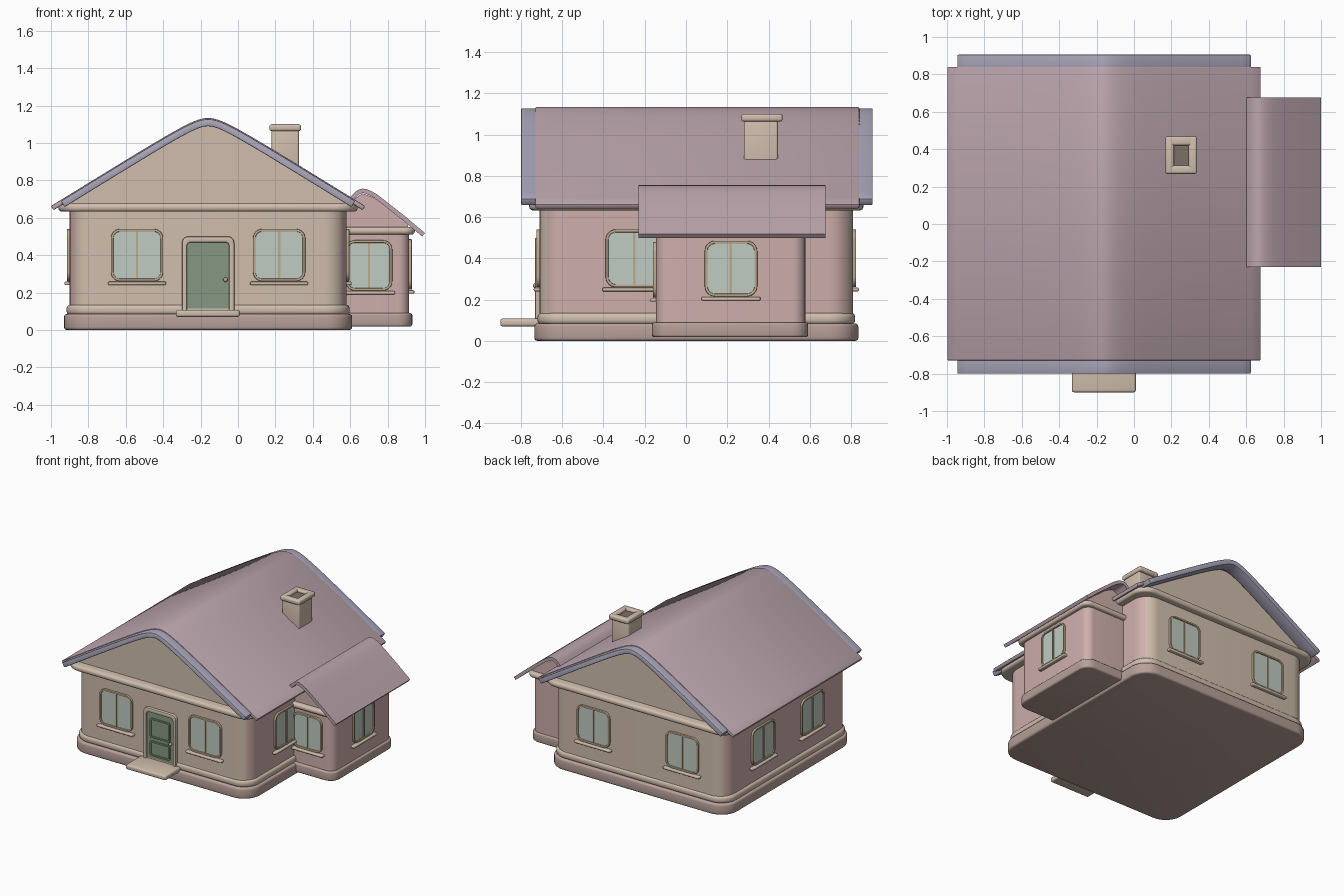
import bpy, bmesh, math
from mathutils import Matrix, Vector

if "Cube" in bpy.data.objects:
    bpy.data.objects.remove(bpy.data.objects["Cube"])


def mat(name, r, g, b):
    m = bpy.data.materials.new(name)
    m.diffuse_color = [((c / 255 + 0.055) / 1.055) ** 2.4 for c in (r, g, b)] + [1]
    m.use_nodes = True
    m.node_tree.nodes["Principled BSDF"].inputs["Base Color"].default_value = m.diffuse_color
    return m


CREAM = mat("cream", 208, 190, 173)
PINK = mat("pink_wall", 206, 175, 172)
BASE = mat("plinth", 184, 160, 153)
ROOF = mat("roof_mauve", 188, 166, 174)
TRIM = mat("roof_trim", 170, 166, 186)
GLASS = mat("glass", 192, 203, 194)
FRAME = mat("window_frame", 190, 172, 143)
GREEN = mat("door_green", 134, 152, 130)
DARK = mat("dark_flue", 125, 110, 104)


def finish(name, bm, material, bevel=0, seg=3, matrix=None):
    """Bevel sharp edges, make the object and shade it."""
    bmesh.ops.recalc_face_normals(bm, faces=bm.faces)
    if bevel:
        edges = [e for e in bm.edges if e.calc_face_angle(0) > 0.7]
        bmesh.ops.bevel(bm, geom=edges, offset=bevel, segments=seg, profile=0.5,
                        affect='EDGES', clamp_overlap=True)
    me = bpy.data.meshes.new(name)
    bm.to_mesh(me)
    bm.free()
    ob = bpy.data.objects.new(name, me)
    bpy.context.collection.objects.link(ob)
    me.materials.append(material)
    if matrix:
        ob.matrix_world = matrix
    bpy.ops.object.select_all(action='DESELECT')
    ob.select_set(True)
    bpy.context.view_layer.objects.active = ob
    bpy.ops.object.shade_smooth_by_angle(angle=math.radians(35))
    return ob


def prism(name, pts, lo, hi, material, axis='z', bevel=0, seg=3, matrix=None):
    """Extrude a 2D outline along z (pts are x,y) or y (pts are x,z)."""
    bm = bmesh.new()
    put = (lambda p, h: (p[0], p[1], h)) if axis == 'z' else (lambda p, h: (p[0], h, p[1]))
    a = [bm.verts.new(put(p, lo)) for p in pts]
    b = [bm.verts.new(put(p, hi)) for p in pts]
    n = len(pts)
    bm.faces.new(a)
    bm.faces.new(b)
    for i in range(n):
        bm.faces.new((a[i], a[(i + 1) % n], b[(i + 1) % n], b[i]))
    return finish(name, bm, material, bevel, seg, matrix)


def rrect(x0, x1, y0, y1, r, n=6):
    """Rounded rectangle outline."""
    out = []
    for cx, cy, s in ((x1 - r, y1 - r, 0), (x0 + r, y1 - r, 1), (x0 + r, y0 + r, 2), (x1 - r, y0 + r, 3)):
        for i in range(n + 1):
            t = (s + i / n) * math.pi / 2
            out.append((cx + r * math.cos(t), cy + r * math.sin(t)))
    return out


def box(name, x, y, z, material, bevel=0.0, matrix=None):
    pts = [(x[0], y[0]), (x[1], y[0]), (x[1], y[1]), (x[0], y[1])]
    return prism(name, pts, z[0], z[1], material, 'z', bevel, 3, matrix)


def ring(name, outer, inner, lo, hi, material, matrix, bevel=0.004):
    """Frame between two outlines with equal point counts, extruded along y."""
    bm = bmesh.new()
    loops = [[bm.verts.new((p[0], h, p[1])) for p in pts]
             for pts, h in ((outer, lo), (inner, lo), (inner, hi), (outer, hi))]
    n = len(outer)
    for k in range(4):
        p, q = loops[k], loops[(k + 1) % 4]
        for i in range(n):
            j = (i + 1) % n
            bm.faces.new((p[i], p[j], q[j], q[i]))
    return finish(name, bm, material, bevel, 2, matrix)


def window(name, x, y, z, angle, w=0.28, h=0.28):
    """Rounded window with frame, mullion, glass and sill; front is local -y."""
    m = Matrix.Translation((x, y, z)) @ Matrix.Rotation(math.radians(angle), 4, 'Z')
    a, b, t = w / 2, h / 2, 0.014
    ring(name + "_frame", rrect(-a, a, -b, b, 0.05),
         rrect(-a + t, a - t, -b + t, b - t, 0.05 - t), -0.015, 0.02, FRAME, m)
    prism(name + "_glass", rrect(-a + 0.006, a - 0.006, -b + 0.006, b - 0.006, 0.045),
          -0.006, 0.015, GLASS, 'y', matrix=m)
    box(name + "_mullion", (-0.006, 0.006), (-0.012, 0), (-b + t, b - t), FRAME, 0, m)
    box(name + "_sill", (-a - 0.015, a + 0.015), (-0.028, 0.02), (-b - 0.02, -b - 0.002), CREAM, 0.006, m)


def thick(top, t):
    """Close a top line into a sheet of thickness t measured along its normals."""
    low = []
    for i, p in enumerate(top):
        d = Vector(top[min(i + 1, len(top) - 1)]) - Vector(top[max(i - 1, 0)])
        d.normalize()
        low.append((p[0] + d.y * t, p[1] - d.x * t))
    return top + low[::-1]


CX, CY = -0.16, 0.05


def roof_line(half, drop=0.0, n=48):
    """Gable line with a softly rounded ridge."""
    out = []
    for i in range(n + 1):
        s = 2 * i / n - 1
        d = half * s * abs(s) ** 0.5
        out.append((CX + d, 1.186 - drop - 0.62 * math.hypot(d, 0.085)))
    return out


def plan(hx, hy, r=0.12):
    return rrect(CX - hx, CX + hx, CY - hy, CY + hy, r, 8)


# Main house: plinths, walls, cornice
prism("plinth", plan(0.77, 0.785, 0.14), 0, 0.085, BASE, bevel=0.015)
prism("plinth_moulding", plan(0.757, 0.77, 0.13), 0.08, 0.135, CREAM, bevel=0.02)
walls = prism("main_walls", plan(0.74, 0.76), 0.1, 0.65, CREAM)
walls.data.materials.append(PINK)
for f in walls.data.polygons:
    if abs(f.normal.x) > 1.05 * abs(f.normal.y) and abs(f.normal.z) < 0.5:
        f.material_index = 1
prism("cornice", plan(0.80, 0.81, 0.12), 0.632, 0.678, CREAM, bevel=0.02, seg=4)

# Gable infill, roof sheet and verge trims
prism("gable", [(CX - 0.755, 0.66)] + roof_line(0.75, 0.04) + [(CX + 0.755, 0.66)],
      CY - 0.745, CY + 0.745, CREAM, 'y')
prism("main_roof", thick(roof_line(0.84), 0.026), -0.73, 0.84, ROOF, 'y', 0.006, 2)
for name, lo, hi in (("front_verge", -0.80, -0.69), ("back_verge", 0.80, 0.905)):
    prism(name, thick(roof_line(0.787, 0.006), 0.038), lo, hi, TRIM, 'y', 0.006, 2)

# Chimney with a four-sided cap around the flue
box("chimney", (0.18, 0.326), (0.28, 0.445), (0.80, 1.075), CREAM, 0.01)
box("flue", (0.20, 0.305), (0.30, 0.43), (1.06, 1.082), DARK)
for i, (x, y) in enumerate((((0.168, 0.213), (0.268, 0.468)), ((0.292, 0.337), (0.268, 0.468)),
                            ((0.168, 0.337), (0.268, 0.313)), ((0.168, 0.337), (0.42, 0.468)))):
    box(f"chimney_cap_{i}", x, y, (1.063, 1.1), CREAM, 0.012)

# Side annex
prism("annex_plinth", rrect(0.35, 0.932, -0.165, 0.592, 0.08), 0.018, 0.09, BASE, bevel=0.012)
prism("annex_walls", rrect(0.40, 0.915, -0.145, 0.578, 0.06), 0.05, 0.53, PINK)
prism("annex_cornice", rrect(0.40, 0.945, -0.17, 0.605, 0.06), 0.51, 0.55, CREAM, bevel=0.017)
prism("annex_gable", [(0.50, 0.53), (0.50, 0.63), (0.62, 0.70), (0.665, 0.73), (0.71, 0.715),
                      (0.76, 0.685), (0.91, 0.565), (0.91, 0.53)], -0.135, 0.568, PINK, 'y')
annex_top = [(0.60, 0.71), (0.62, 0.732), (0.64, 0.748), (0.665, 0.756), (0.69, 0.752),
             (0.715, 0.741), (0.745, 0.724), (0.80, 0.681), (0.90, 0.602), (1.0, 0.518)]
prism("annex_roof", thick(annex_top, 0.024), -0.23, 0.675, ROOF, 'y')

# Windows
for side, x in (("left", -0.54), ("right", 0.22)):
    window(f"front_{side}_window", x, CY - 0.76, 0.40, 0)
    window(f"back_{side}_window", x, CY + 0.76, 0.40, 180)
for i, y in enumerate((-0.25, 0.35)):
    window(f"left_side_window_{i}", CX - 0.74, y, 0.40, -90)
window("right_side_window", CX + 0.74, -0.25, 0.40, 90)
window("annex_front_window", 0.70, -0.145, 0.345, 0, 0.25, 0.27)
window("annex_side_window", 0.915, 0.218, 0.35, 90, 0.255, 0.27)

# Front door: frame, leaf, panels, knob and step
dm = Matrix.Translation((-0.16, CY - 0.76, 0))


def arch(a, top, r):
    return [(-a, 0.09), (a, 0.09)] + rrect(-a, a, 0.1, top, r)[:14]


ring("door_frame", arch(0.14, 0.50, 0.035), arch(0.112, 0.468, 0.02), -0.022, 0.02, CREAM, dm, 0.008)
prism("door_leaf", arch(0.115, 0.47, 0.02), -0.01, 0.015, GREEN, 'y', matrix=dm)
for name, z0, z1 in (("upper", 0.275, 0.425), ("lower", 0.135, 0.25)):
    ring(f"door_{name}_moulding", rrect(-0.085, 0.085, z0, z1, 0.012), rrect(-0.074, 0.074, z0 + 0.011, z1 - 0.011, 0.006),
         -0.018, 0, GREEN, dm, 0)
bm = bmesh.new()
bmesh.ops.create_uvsphere(bm, u_segments=16, v_segments=8, radius=0.012)
finish("door_knob", bm, FRAME, matrix=dm @ Matrix.Translation((0.093, -0.02, 0.268)))
box("door_step", (-0.332, 0.01), (-0.90, -0.68), (0.07, 0.108), CREAM, 0.012)
